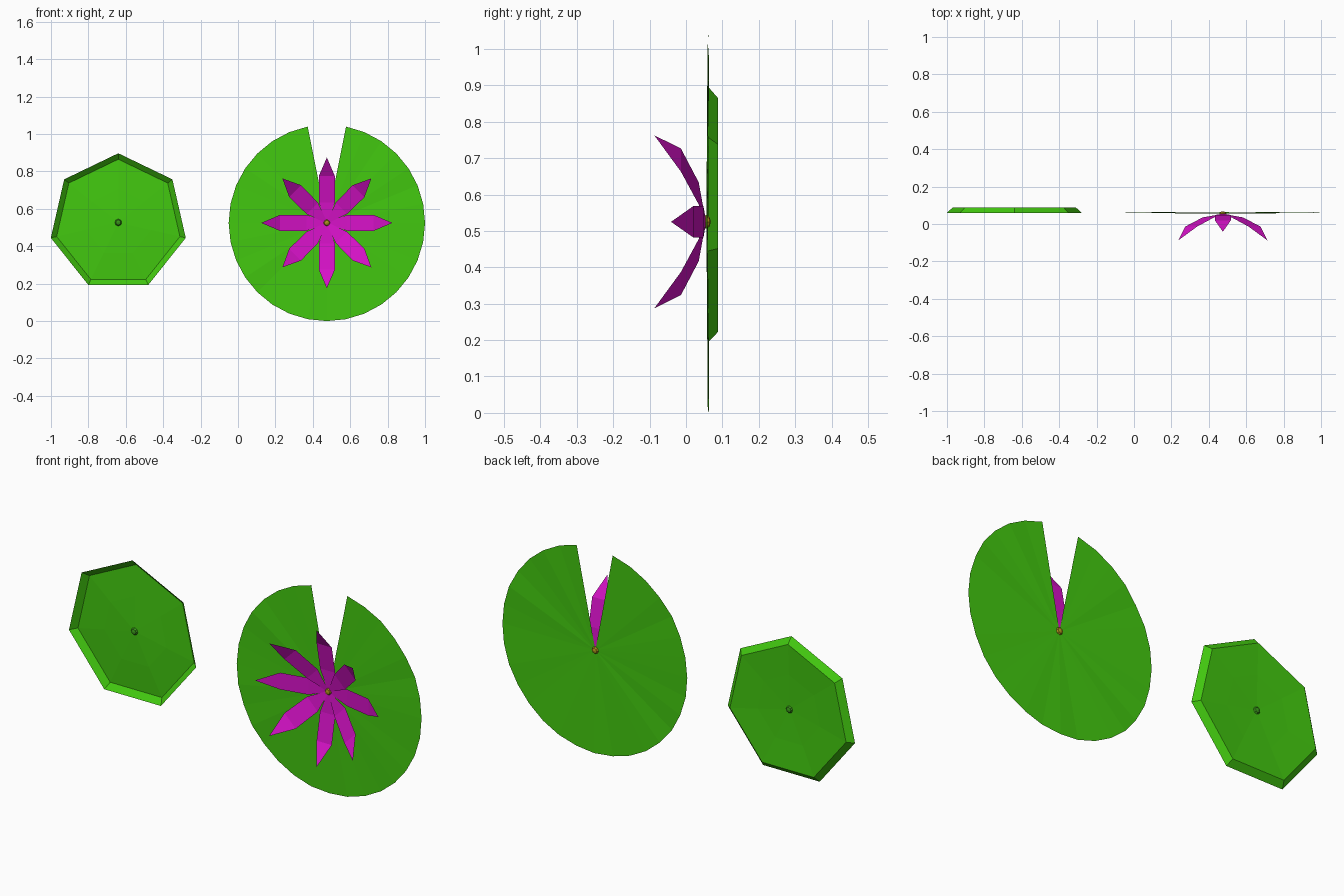
import bpy, bmesh, math, random
from mathutils import Matrix

if "Cube" in bpy.data.objects:
    bpy.data.objects.remove(bpy.data.objects["Cube"])

random.seed(4)


def material(name, rgb):
    m = bpy.data.materials.new(name)
    m.diffuse_color = (*rgb, 1)
    m.use_nodes = True
    m.node_tree.nodes["Principled BSDF"].inputs["Base Color"].default_value = m.diffuse_color
    return m


GREEN = material("leaf_green", (0.055, 0.58, 0.005))
PINK = material("petal_magenta", (0.68, 0.006, 0.58))
GOLD = material("centre_gold", (0.40, 0.28, 0.01))
DARK = material("stem_green", (0.04, 0.30, 0.01))


def finish(name, bm, mat):
    mesh = bpy.data.meshes.new(name)
    bm.to_mesh(mesh)
    bm.free()
    mesh.materials.append(mat)
    ob = bpy.data.objects.new(name, mesh)
    bpy.context.collection.objects.link(ob)
    return ob


def disc(name, cx, cz, rings, hub_y, sides, gap, jitter):
    """Upright radial sheet; rings = (radius, y) outward, gap = open wedges at the top."""
    bm = bmesh.new()
    hub = bm.verts.new((cx, hub_y, cz))
    count = sides if gap == 0 else sides - gap + 1
    start = math.pi / 2 + gap * math.pi / sides
    loops = []
    for k, (r, y) in enumerate(rings):
        loop = []
        for i in range(count):
            a = start + i * math.tau / sides
            dy = random.uniform(-jitter[k], jitter[k])
            loop.append(bm.verts.new((cx + r * math.cos(a), y + dy, cz + r * math.sin(a))))
        loops.append(loop)
    for i in range(count if gap == 0 else count - 1):
        j = (i + 1) % count
        bm.faces.new((hub, loops[0][j], loops[0][i]))
        for p, q in zip(loops, loops[1:]):
            bm.faces.new((p[i], p[j], q[j], q[i]))
    return finish(name, bm, GREEN)


def bead(name, x, y, z, depth, mat):
    bm = bmesh.new()
    bmesh.ops.create_uvsphere(bm, u_segments=8, v_segments=4, radius=0.019)
    bmesh.ops.transform(bm, verts=bm.verts, matrix=Matrix.Translation((x, y, z))
                        @ Matrix.Diagonal((1, depth, 1, 1)) @ Matrix.Rotation(math.pi / 2, 4, 'X'))
    return finish(name, bm, mat)


def petal(name, angle, profile):
    """Bent strip; profile = (radius, half width, y), ending in a point."""
    bm = bmesh.new()
    rows = []
    for r, w, y in profile:
        widths = (-w, w) if w else (0,)
        rows.append([bm.verts.new((FX + r * math.cos(angle) - s * math.sin(angle), y,
                                   FZ + r * math.sin(angle) + s * math.cos(angle))) for s in widths])
    for a, b in zip(rows, rows[1:]):
        bm.faces.new([a[0], a[1]] + b[::-1])
    return finish(name, bm, PINK)


# Seven-sided leaf with a raised rim
disc("rimmed_leaf", -0.64, 0.527,
     [(0.18, 0.082), (0.338, 0.088), (0.37, 0.06)], 0.076, 7, 0, (0.002, 0, 0))
bead("rimmed_leaf_stem", -0.64, 0.076, 0.527, 0.6, DARK)

# Round notched leaf, slightly wavy
FX, FZ = 0.475, 0.525
disc("notched_leaf", FX, FZ, [(0.525, 0.061)], 0.056, 32, 2, (0.003,))

# Flower: four low petals and four more upright ones between them
LOW = [(0.012, 0.008, 0.054), (0.11, 0.043, 0.048), (0.25, 0.043, 0.02), (0.35, 0, -0.041)]
HIGH = [(0.012, 0.008, 0.052), (0.11, 0.043, 0.035), (0.24, 0.045, -0.014), (0.336, 0, -0.087)]
for i in range(8):
    petal(f"petal_{i + 1}", i * math.pi / 4, HIGH if i % 2 else LOW)
bead("flower_centre", FX, 0.055, FZ, 0.7, GOLD)
